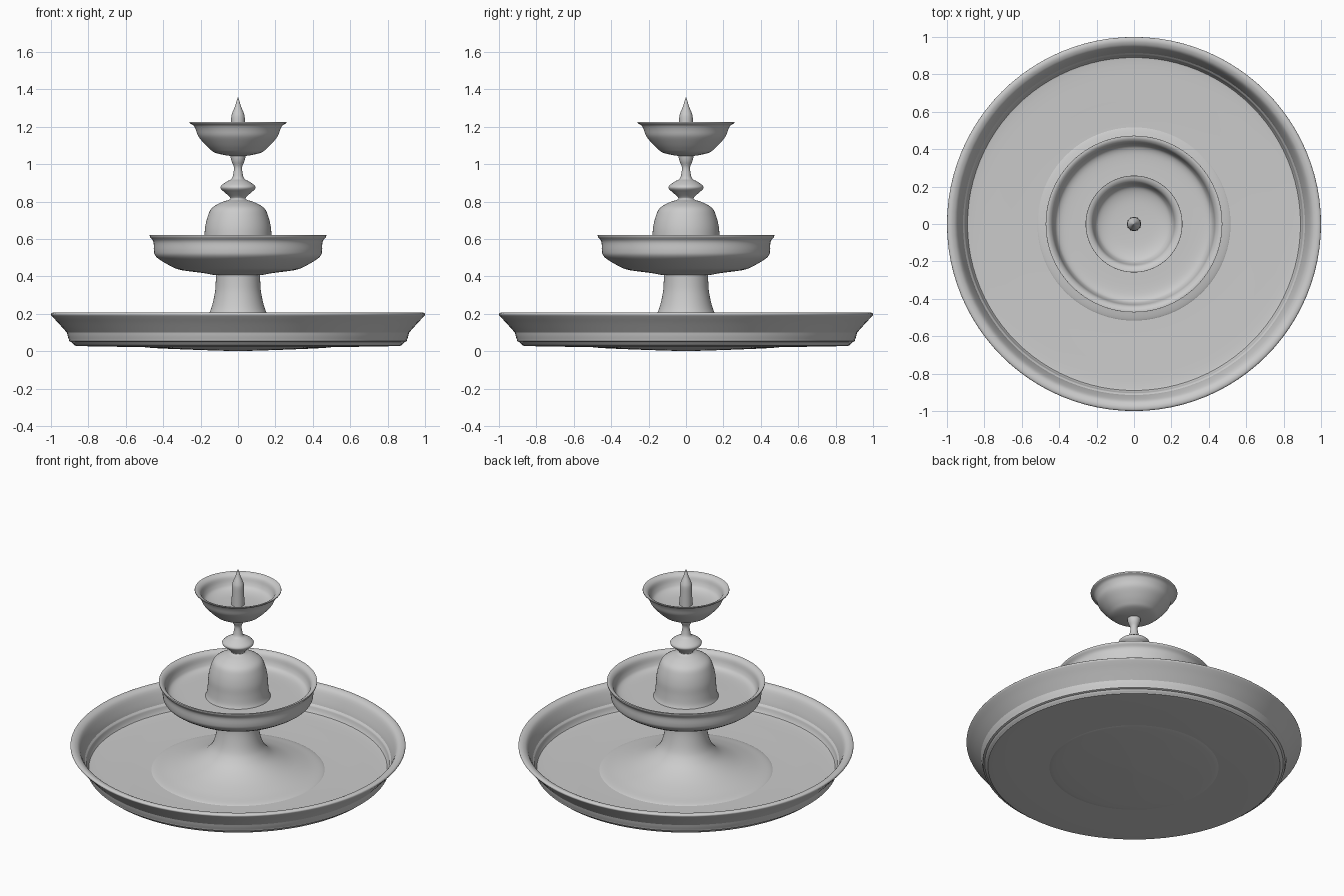
import bpy, bmesh
from math import sin, cos, pi, radians

SEG = 96


def smooth_profile(pts, steps=4):
    """Catmull-Rom curve through (radius, height) points; repeated points make a crease."""
    out = []
    for i in range(len(pts) - 1):
        b, c = pts[i], pts[i + 1]
        if b == c:
            continue
        a = pts[max(i - 1, 0)]
        d = pts[min(i + 2, len(pts) - 1)]
        for s in range(steps):
            t = s / steps
            out.append(tuple(
                0.5 * (2 * q + (r - p) * t + (2 * p - 5 * q + 4 * r - w) * t * t
                       + (3 * q - p - 3 * r + w) * t ** 3)
                for p, q, r, w in zip(a, b, c, d)))
    return out + [pts[-1]]


def lathe(name, pts):
    """Revolve a profile, given from bottom centre to top, around z."""
    bm = bmesh.new()
    rings = []
    for r, z in smooth_profile(pts):
        if r < 1e-5:
            rings.append([bm.verts.new((0, 0, z))])
        else:
            rings.append([bm.verts.new((r * cos(2 * pi * k / SEG), r * sin(2 * pi * k / SEG), z))
                          for k in range(SEG)])
    for lo, hi in zip(rings, rings[1:]):
        for k in range(SEG):
            n = (k + 1) % SEG
            if len(lo) == 1 and len(hi) == 1:
                continue
            if len(lo) == 1:
                bm.faces.new((lo[0], hi[n], hi[k]))
            elif len(hi) == 1:
                bm.faces.new((lo[k], lo[n], hi[0]))
            else:
                bm.faces.new((lo[k], lo[n], hi[n], hi[k]))
    bmesh.ops.recalc_face_normals(bm, faces=bm.faces)
    mesh = bpy.data.meshes.new(name)
    bm.to_mesh(mesh)
    bm.free()
    obj = bpy.data.objects.new(name, mesh)
    bpy.context.collection.objects.link(obj)
    bpy.ops.object.select_all(action='DESELECT')
    bpy.context.view_layer.objects.active = obj
    obj.select_set(True)
    bpy.ops.object.shade_smooth_by_angle(angle=radians(45))
    return obj


# Wide ground basin: stepped outside, rolled rim, shallow floor
lathe("ground_basin", [
    (0, 0.018), (0.5, 0.022), (0.83, 0.027), (0.875, 0.034), (0.895, 0.058),
    (0.905, 0.088), (0.905, 0.088), (0.92, 0.105), (0.96, 0.15), (0.99, 0.182),
    (1.0, 0.196), (0.992, 0.206), (0.97, 0.205), (0.945, 0.185), (0.92, 0.12),
    (0.905, 0.065), (0.88, 0.048), (0.7, 0.042), (0.5, 0.038), (0, 0.035)])

# Flared pedestal with slightly domed underside
lathe("pedestal", [
    (0, 0.0), (0.25, 0.008), (0.48, 0.019), (0.52, 0.032), (0.5, 0.044),
    (0.42, 0.06), (0.31, 0.092), (0.22, 0.135), (0.17, 0.18), (0.143, 0.23),
    (0.124, 0.31), (0.119, 0.37), (0.119, 0.42), (0.119, 0.42), (0, 0.42)])

# Middle bowl
lathe("middle_bowl", [
    (0, 0.402), (0.11, 0.405), (0.18, 0.417), (0.30, 0.433), (0.35, 0.45),
    (0.415, 0.487), (0.443, 0.512), (0.45, 0.54), (0.452, 0.585), (0.47, 0.61),
    (0.472, 0.621), (0.472, 0.621), (0.455, 0.618), (0.437, 0.6), (0.425, 0.56),
    (0.405, 0.535), (0.35, 0.525), (0.2, 0.525), (0, 0.525)])

# Bell-shaped drum, waisted knob and slim neck
lathe("bell_and_neck", [
    (0, 0.515), (0.2, 0.515), (0.2, 0.515), (0.187, 0.545), (0.18, 0.6),
    (0.176, 0.66), (0.162, 0.72), (0.14, 0.765), (0.09, 0.795), (0.047, 0.81),
    (0.043, 0.822), (0.07, 0.848), (0.092, 0.868), (0.09, 0.885), (0.06, 0.907),
    (0.034, 0.922), (0.025, 0.95), (0.022, 0.985), (0.034, 1.015), (0.04, 1.04),
    (0.04, 1.06), (0.04, 1.06), (0, 1.06)])

# Upper bowl
lathe("upper_bowl", [
    (0, 1.042), (0.05, 1.045), (0.12, 1.06), (0.152, 1.082), (0.185, 1.115),
    (0.213, 1.15), (0.226, 1.185), (0.238, 1.207), (0.257, 1.218), (0.258, 1.225),
    (0.258, 1.225), (0.24, 1.22), (0.223, 1.205), (0.21, 1.17), (0.19, 1.145),
    (0.14, 1.13), (0.06, 1.125), (0, 1.125)])

# Spout at the top
lathe("spout", [
    (0, 1.11), (0.038, 1.11), (0.038, 1.11), (0.037, 1.2), (0.036, 1.25),
    (0.03, 1.275), (0.016, 1.31), (0.007, 1.34), (0, 1.36)])
